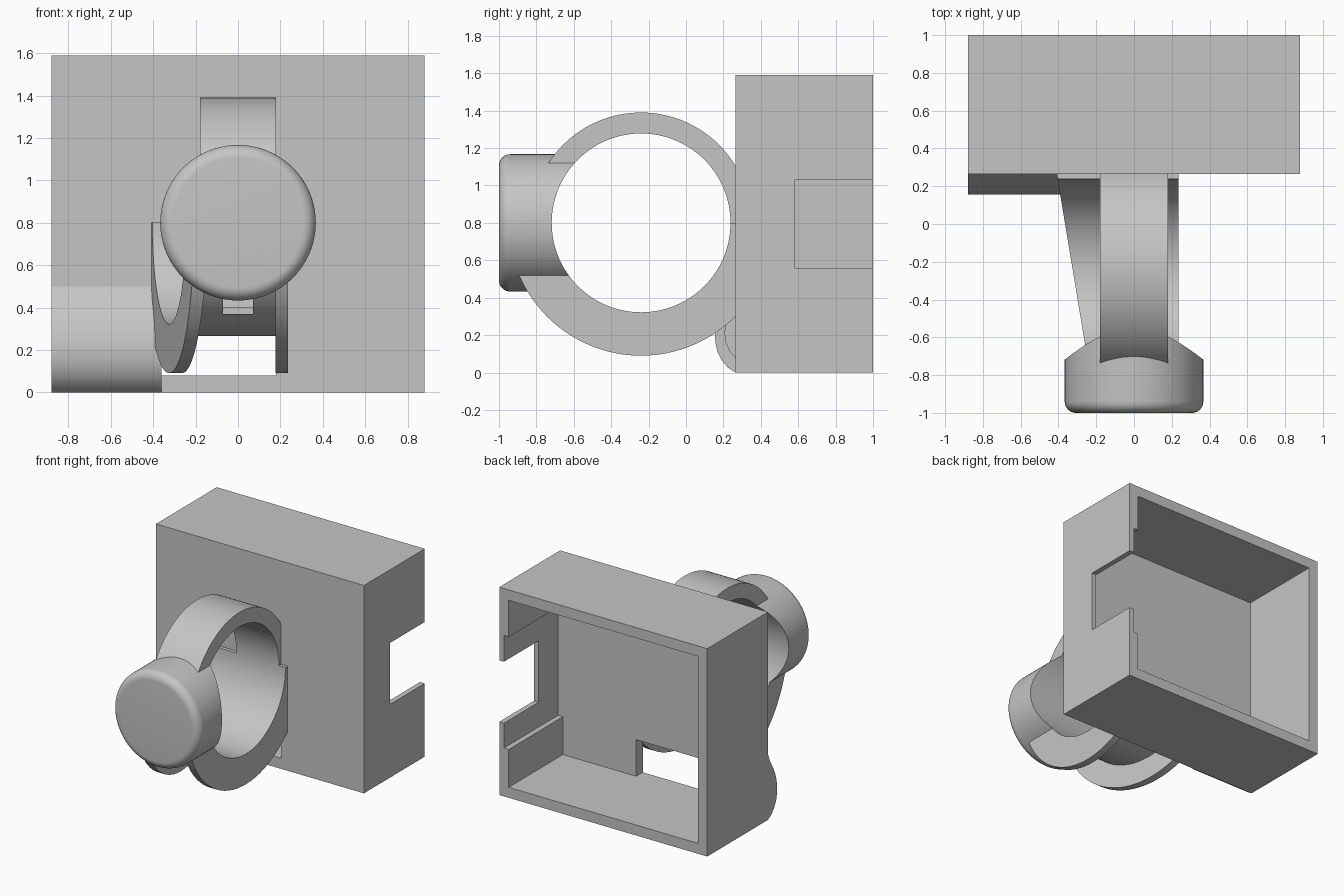
import bpy, bmesh, math
from mathutils import Vector

cube = bpy.data.objects.get("Cube")
if cube:
    bpy.data.objects.remove(cube, do_unlink=True)

grey = bpy.data.materials.new("light_grey_plastic")
grey.use_nodes = True
COLOUR = (0.56, 0.56, 0.56, 1)
grey.diffuse_color = COLOUR
for node in grey.node_tree.nodes:
    if node.type == 'BSDF_PRINCIPLED':
        node.inputs["Base Color"].default_value = COLOUR

CY, CZ = -0.24, 0.80      # axis of the ring, running along x
BORE = 0.478              # inner radius of the ring
WALL = 0.265              # front face of the box


def finish(bm, name):
    bmesh.ops.recalc_face_normals(bm, faces=bm.faces)
    mesh = bpy.data.meshes.new(name)
    bm.to_mesh(mesh)
    bm.free()
    mesh.materials.append(grey)
    obj = bpy.data.objects.new(name, mesh)
    bpy.context.collection.objects.link(obj)
    return obj


def activate(obj):
    bpy.ops.object.select_all(action='DESELECT')
    obj.select_set(True)
    bpy.context.view_layer.objects.active = obj


def smooth(obj, angle=30):
    activate(obj)
    bpy.ops.object.shade_smooth_by_angle(angle=math.radians(angle))


def block(name, xs, ys, zs):
    bm = bmesh.new()
    bmesh.ops.create_cube(bm, size=1)
    for v in bm.verts:
        v.co = Vector([r[0] if c < 0 else r[1] for c, r in zip(v.co, (xs, ys, zs))])
    return finish(bm, name)


def prism(name, outline, x0, x1):
    """Extrude a (y, z) outline along x."""
    bm = bmesh.new()
    face = bm.faces.new([bm.verts.new((x0, y, z)) for y, z in outline])
    new = bmesh.ops.extrude_face_region(bm, geom=[face])["geom"]
    for v in new:
        if isinstance(v, bmesh.types.BMVert):
            v.co.x = x1
    return finish(bm, name)


def cut(obj, cutters):
    for cutter in cutters:
        cutter.hide_render = True
        mod = obj.modifiers.new("cut", 'BOOLEAN')
        mod.operation, mod.object, mod.solver = 'DIFFERENCE', cutter, 'EXACT'
        activate(obj)
        bpy.ops.object.modifier_apply(modifier=mod.name)
        bpy.data.objects.remove(cutter, do_unlink=True)


def half_ring(name, outer, x0, x1, upper, slope0=0.0, slope1=0.0, steps=64):
    """Half annulus around the ring axis, whose sides may lean with y."""
    bm = bmesh.new()
    rows = []
    for i in range(steps + 1):
        a = math.pi * i / steps * (1 if upper else -1)
        row = []
        for r, x, s in ((BORE, x0, slope0), (outer, x0, slope0),
                        (outer, x1, slope1), (BORE, x1, slope1)):
            dy = r * math.cos(a)
            row.append(bm.verts.new((x + s * dy, CY + dy, CZ + r * math.sin(a))))
        rows.append(row)
    for a, b in zip(rows, rows[1:]):
        for k in range(4):
            n = (k + 1) % 4
            bm.faces.new((a[k], a[n], b[n], b[k]))
    bm.faces.new(rows[0])
    bm.faces.new(rows[-1])
    # trim where the ring enters the box wall
    bmesh.ops.bisect_plane(bm, geom=bm.verts[:] + bm.edges[:] + bm.faces[:],
                           plane_co=(0, WALL + 0.01, 0), plane_no=(0, 1, 0),
                           clear_outer=True)
    bmesh.ops.holes_fill(bm, edges=[e for e in bm.edges if e.is_boundary], sides=0)
    return finish(bm, name)


# Open-backed box with a side notch, a shallow side recess and a cable opening
box = block("box", (-0.88, 0.88), (WALL, 1), (0, 1.59))
cut(box, [
    block("cavity", (-0.8, 0.8), (0.345, 1.2), (0.08, 1.51)),
    block("side_recess", (0.7, 0.84), (0.345, 1.2), (0.37, 1.23)),
    block("side_notch", (0.7, 1), (0.58, 1.2), (0.56, 1.03)),
    block("cable_opening", (-0.8, 0.18), (0.2, 0.5), (0.08, 0.36)),
])

# Hollow cable bulge on the front of the box
outer = [(WALL, 0), (0.225, 0.025), (0.19, 0.065), (0.168, 0.11), (0.157, 0.16),
         (0.155, 0.21), (0.163, 0.27), (0.182, 0.33), (0.212, 0.39),
         (0.242, 0.44), (WALL, 0.5)]
inner = [(WALL, 0.36), (0.232, 0.31), (0.214, 0.26), (0.208, 0.21),
         (0.215, 0.16), (0.235, 0.115), (WALL, 0.08)]
smooth(prism("cable_bulge", outer + inner, -0.8, -0.36))
smooth(prism("cable_bulge_end", outer, -0.88, -0.8))

# Ring: narrow upper half, spool-shaped lower half with one leaning flange
LEAN = -0.166
smooth(half_ring("upper_ring", 0.59, -0.18, 0.18, True))
sleeve = half_ring("spool_sleeve", 0.535, -0.3, 0.2, False, LEAN)
cut(sleeve, [block("slot", (-0.07, 0.07), (-0.75, -0.5), (0.37, 0.45))])
smooth(sleeve)
smooth(half_ring("straight_flange", 0.71, 0.177, 0.235, False))
smooth(half_ring("leaning_flange", 0.71, -0.325, -0.265, False, LEAN, LEAN))

# Round knob with a softened front edge, hollowed by the ring bore
R, EDGE, SIDES = 0.367, 0.06, 96
bm = bmesh.new()
profile = [(R, -0.45)]
for i in range(9):
    a = math.pi / 2 * i / 8
    profile.append((R - EDGE + EDGE * math.cos(a), -1 + EDGE - EDGE * math.sin(a)))
loops = [[bm.verts.new((r * math.cos(t), y, CZ + r * math.sin(t)))
          for t in (2 * math.pi * j / SIDES for j in range(SIDES))]
         for r, y in profile]
for a, b in zip(loops, loops[1:]):
    for j in range(SIDES):
        n = (j + 1) % SIDES
        bm.faces.new((a[j], a[n], b[n], b[j]))
bm.faces.new(loops[0])
bm.faces.new(loops[-1])
knob = finish(bm, "knob")
bore = [(CY + BORE * math.cos(math.pi * i / 64), CZ + BORE * math.sin(math.pi * i / 64))
        for i in range(128)]
cut(knob, [prism("bore", bore, -0.6, 0.6)])
smooth(knob)
